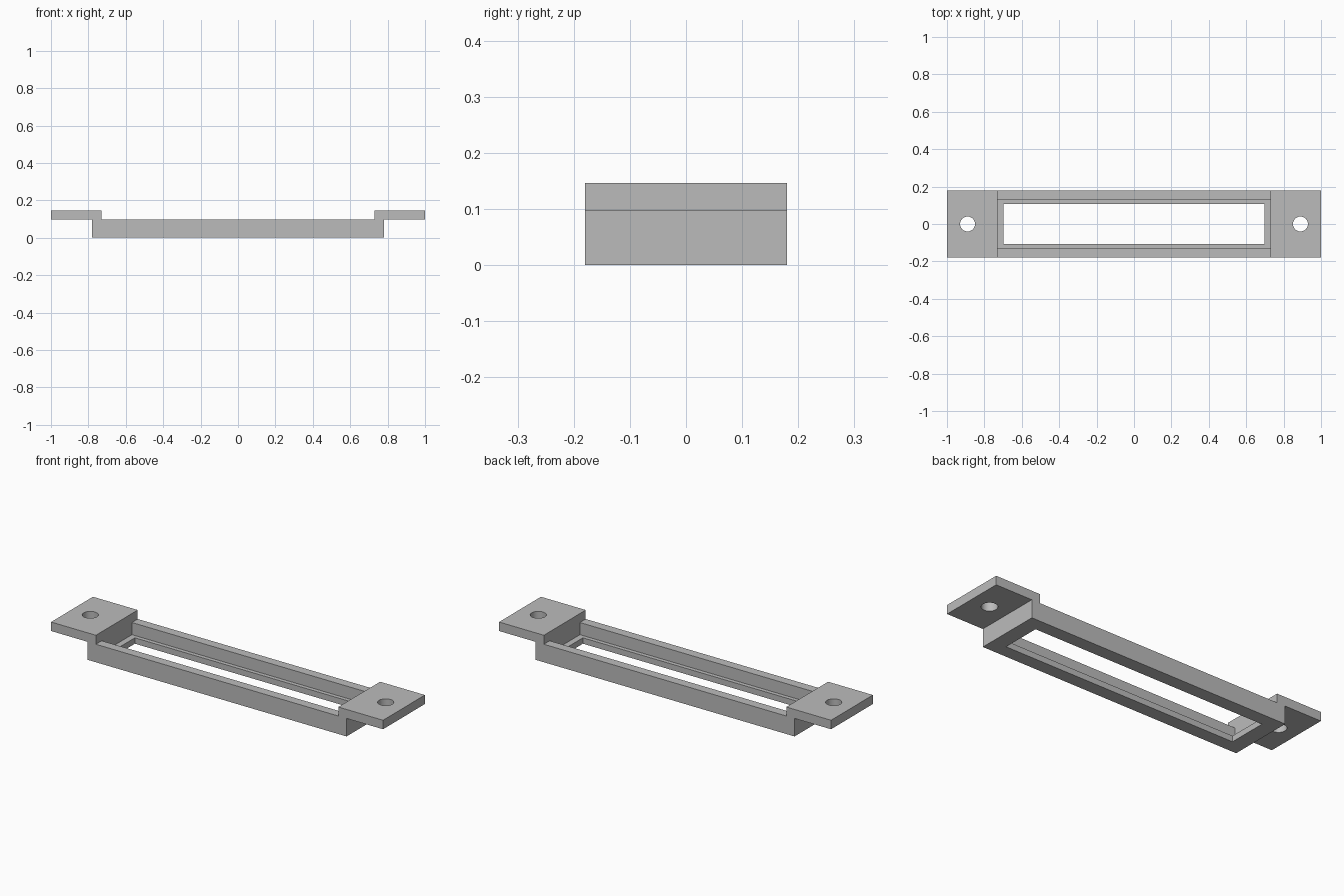
import bpy, bmesh
from mathutils import Matrix

cube = bpy.data.objects.get("Cube")
if cube:
    bpy.data.objects.remove(cube, do_unlink=True)

HALF_Y = 0.18      # half depth of the bracket
STEP = 0.098       # height of the frame, underside of the tabs
TOP = 0.147        # top of the tabs
TAB_IN = 0.73      # inner end of the tabs and of the pocket
LEDGE = 0.032      # height of the ledge in the pocket

grey = bpy.data.materials.new("mid grey")
grey.use_nodes = True
colour = (0.5, 0.5, 0.5, 1)
grey.diffuse_color = colour
grey.node_tree.nodes["Principled BSDF"].inputs["Base Color"].default_value = colour


def make_object(name, bm):
    bmesh.ops.recalc_face_normals(bm, faces=bm.faces)
    mesh = bpy.data.meshes.new(name)
    bm.to_mesh(mesh)
    bm.free()
    mesh.materials.append(grey)
    obj = bpy.data.objects.new(name, mesh)
    bpy.context.collection.objects.link(obj)
    return obj


def box_cutter(name, half_x, half_y, z0, z1):
    bm = bmesh.new()
    size = Matrix.Diagonal((2 * half_x, 2 * half_y, z1 - z0, 1))
    bmesh.ops.create_cube(bm, size=1, matrix=Matrix.Translation((0, 0, (z0 + z1) / 2)) @ size)
    return make_object(name, bm)


def hole_cutter(name, x):
    bm = bmesh.new()
    bmesh.ops.create_cone(bm, cap_ends=True, segments=32, radius1=0.04, radius2=0.04,
                          depth=0.3, matrix=Matrix.Translation((x, 0, TOP)))
    return make_object(name, bm)


# Stepped body: half of the side profile, mirrored, then extruded front to back
half = [(0.78, 0), (0.78, STEP), (1, STEP), (1, TOP), (TAB_IN, TOP), (TAB_IN, STEP)]
profile = half + [(-x, z) for x, z in reversed(half)]
bm = bmesh.new()
face = bm.faces.new([bm.verts.new((x, -HALF_Y, z)) for x, z in profile])
side = bmesh.ops.extrude_face_region(bm, geom=[face])["geom"]
bmesh.ops.translate(bm, vec=(0, 2 * HALF_Y, 0),
                    verts=[v for v in side if isinstance(v, bmesh.types.BMVert)])
bracket = make_object("mounting_bracket", bm)

# Pocket with a ledge, through opening and the two screw holes
cutters = [
    box_cutter("pocket_cutter", TAB_IN, 0.13, LEDGE, 0.3),
    box_cutter("opening_cutter", 0.697, 0.108, -0.1, 0.3),
    hole_cutter("left_hole_cutter", 0.89),
    hole_cutter("right_hole_cutter", -0.89),
]
for cutter in cutters:
    cutter.hide_render = True
    mod = bracket.modifiers.new(cutter.name, "BOOLEAN")
    mod.operation = "DIFFERENCE"
    mod.solver = "EXACT"
    mod.object = cutter

# Bake the cuts and drop the cutters
bpy.context.view_layer.update()
graph = bpy.context.evaluated_depsgraph_get()
result = bpy.data.meshes.new_from_object(bracket.evaluated_get(graph))
bracket.modifiers.clear()
bracket.data = result
for cutter in cutters:
    bpy.data.objects.remove(cutter, do_unlink=True)

# Smooth hole walls, sharp edges everywhere else
bpy.ops.object.select_all(action="DESELECT")
bracket.select_set(True)
bpy.context.view_layer.objects.active = bracket
bpy.ops.object.shade_smooth_by_angle()
